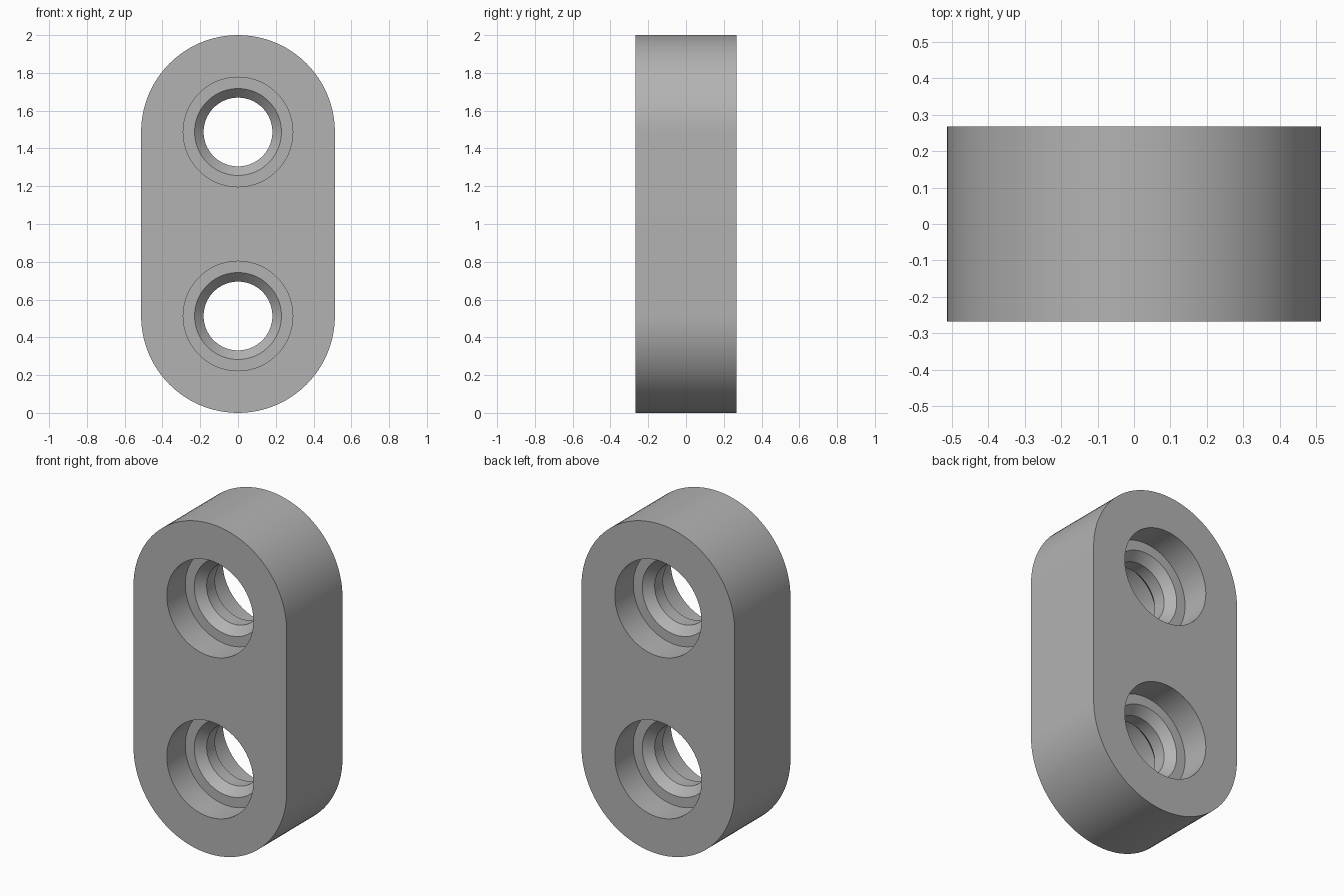
import bpy
import bmesh
import math
from mathutils import Vector

cube = bpy.data.objects.get("Cube")
if cube:
    bpy.data.objects.remove(cube, do_unlink=True)

RADIUS = 0.513               # rounded ends of the link
HALF_DEPTH = 0.267
CENTRES = (RADIUS, 2.0 - RADIUS)   # hole heights
SEGMENTS = 96

grey = bpy.data.materials.new("mid grey")
grey.use_nodes = True
grey.diffuse_color = (0.45, 0.45, 0.45, 1)
grey.node_tree.nodes["Principled BSDF"].inputs["Base Color"].default_value = (0.45, 0.45, 0.45, 1)


def add_object(name, bm):
    bmesh.ops.recalc_face_normals(bm, faces=bm.faces)
    mesh = bpy.data.meshes.new(name)
    bm.to_mesh(mesh)
    bm.free()
    mesh.materials.append(grey)
    obj = bpy.data.objects.new(name, mesh)
    bpy.context.collection.objects.link(obj)
    return obj


# Body: a round-ended outline pushed through the depth
bm = bmesh.new()
outline = []
half = SEGMENTS // 2
for start, z in ((0, CENTRES[1]), (math.pi, CENTRES[0])):
    for i in range(half + 1):
        a = start + math.pi * i / half
        outline.append(bm.verts.new((RADIUS * math.cos(a), -HALF_DEPTH, z + RADIUS * math.sin(a))))
front = bm.faces.new(outline)
back = bmesh.ops.extrude_face_region(bm, geom=[front])["geom"]
bmesh.ops.translate(bm, vec=(0, 2 * HALF_DEPTH, 0),
                    verts=[v for v in back if isinstance(v, bmesh.types.BMVert)])
body = add_object("link_body", bm)

# Hole profile (radius, y): counterbore, flat shoulder, chamfer, narrow bore
front_half = [(0.29, -0.40), (0.29, -0.09), (0.23, -0.09), (0.182, -0.04)]
profile = front_half + [(r, -y) for r, y in reversed(front_half)]


def make_cutter(z):
    bm = bmesh.new()
    rings = []
    for r, y in profile:
        rings.append([bm.verts.new(Vector((r * math.cos(a), y, z + r * math.sin(a))))
                      for a in (2 * math.pi * i / SEGMENTS for i in range(SEGMENTS))])
    for a, b in zip(rings, rings[1:]):
        for i in range(SEGMENTS):
            j = (i + 1) % SEGMENTS
            bm.faces.new((a[i], a[j], b[j], b[i]))
    bm.faces.new(rings[0])
    bm.faces.new(rings[-1])
    cutter = add_object("hole_cutter", bm)
    cutter.hide_render = True
    return cutter


# Cut both stepped holes right through the body
bpy.context.view_layer.objects.active = body
for z in CENTRES:
    cutter = make_cutter(z)
    mod = body.modifiers.new("hole", "BOOLEAN")
    mod.operation = "DIFFERENCE"
    mod.solver = "EXACT"
    mod.object = cutter
    bpy.ops.object.modifier_apply(modifier=mod.name)
    bpy.data.objects.remove(cutter, do_unlink=True)

# Smooth curved walls, crisp rims
bpy.ops.object.select_all(action="DESELECT")
body.select_set(True)
bpy.ops.object.shade_smooth_by_angle(angle=math.radians(30))
